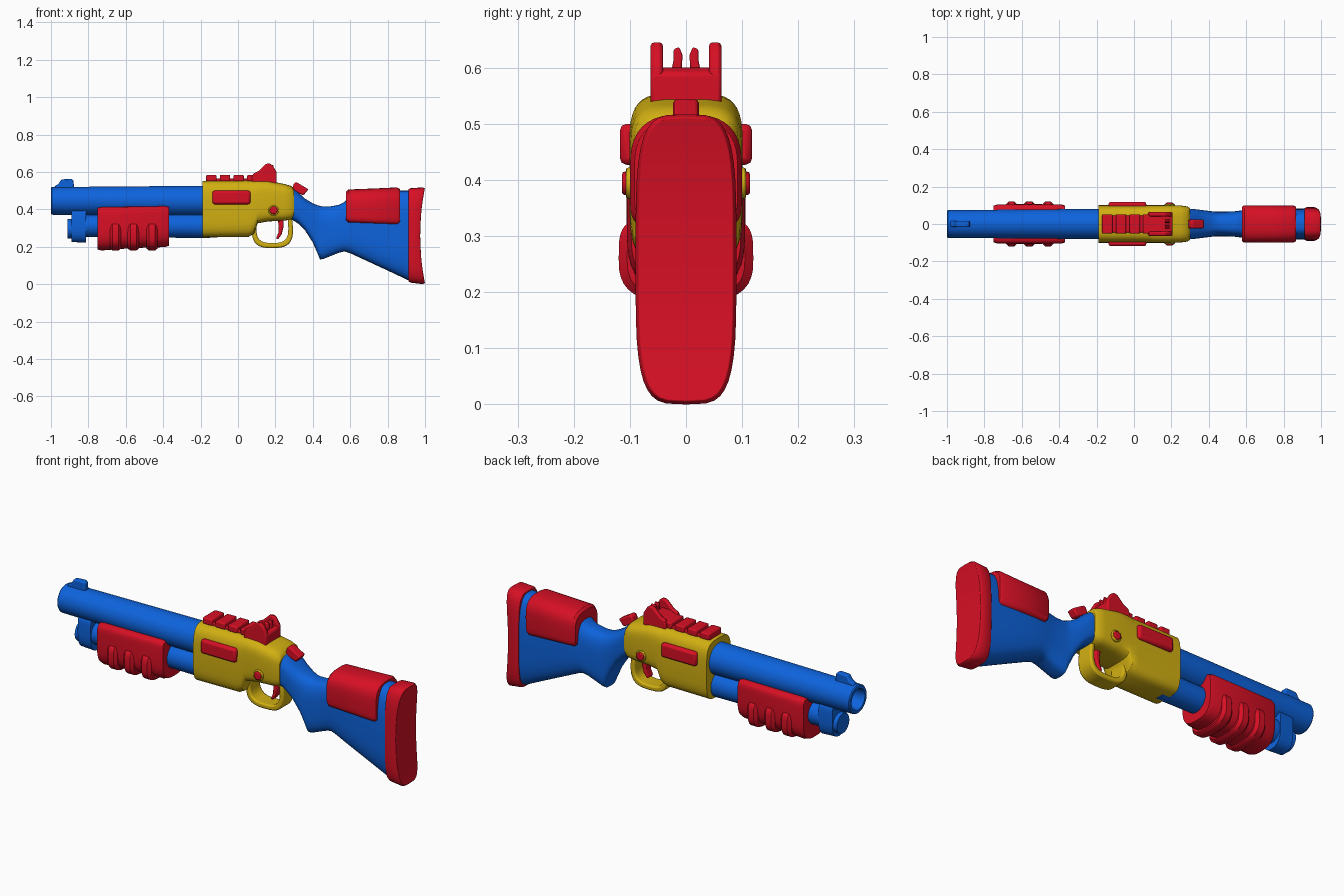
import bpy, bmesh, math
from mathutils import Vector


def material(name, rgb):
    m = bpy.data.materials.new(name)
    m.diffuse_color = (*rgb, 1)
    return m


BLUE = material("blue", (0.004, 0.125, 0.72))
RED = material("red", (0.68, 0.005, 0.018))
YELLOW = material("yellow", (0.64, 0.43, 0.006))


def finish(name, bm, mat, bevel=0.0, segs=3):
    bmesh.ops.recalc_face_normals(bm, faces=bm.faces)
    me = bpy.data.meshes.new(name)
    bm.to_mesh(me)
    bm.free()
    me.materials.append(mat)
    ob = bpy.data.objects.new(name, me)
    bpy.context.collection.objects.link(ob)
    bpy.ops.object.select_all(action='DESELECT')
    ob.select_set(True)
    bpy.context.view_layer.objects.active = ob
    bpy.ops.object.shade_smooth_by_angle(angle=math.radians(38))
    if bevel:
        b = ob.modifiers.new("bevel", 'BEVEL')
        b.width, b.segments, b.limit_method = bevel, segs, 'ANGLE'
        b.angle_limit = math.radians(40)
    return ob


def spow(v, p):
    return math.copysign(abs(v) ** p, v)


def loft(name, stations, mat, top=2, bottom=2, bevel=0.0, n=40, bend=None):
    """Skin along x through super-ellipse sections (x, z low, z high, half width)."""
    bm = bmesh.new()
    rings = []
    for x, lo, hi, w in stations:
        ring = []
        for i in range(n):
            a = 2 * math.pi * i / n
            p = 2 / (top if math.cos(a) > 0 else bottom)
            z = (lo + hi) / 2 + (hi - lo) / 2 * spow(math.cos(a), p)
            ring.append(bm.verts.new((x + (bend(x, z) if bend else 0), w * spow(math.sin(a), p), z)))
        rings.append(ring)
    for r, s in zip(rings, rings[1:]):
        for i in range(n):
            j = (i + 1) % n
            bm.faces.new((r[i], r[j], s[j], s[i]))
    for r in (rings[0], rings[-1]):  # caps as strips across the width
        bm.faces.new((r[0], r[1], r[n - 1]))
        for i in range(1, n // 2 - 1):
            bm.faces.new((r[i], r[i + 1], r[n - i - 1], r[n - i]))
        h = n // 2
        bm.faces.new((r[h - 1], r[h], r[h + 1]))
    return finish(name, bm, mat, bevel)


def tube(name, stations, z, mat, bevel=0.0):
    return loft(name, [(x, z - r, z + r, r) for x, r in stations], mat, bevel=bevel)


def prism(name, pts, a, b, mat, bevel=0.006, axis='y'):
    """Extrude an (x,z) outline along y, or a (y,z) outline along x."""
    bm = bmesh.new()
    put = (lambda p, d: (p[0], d, p[1])) if axis == 'y' else (lambda p, d: (d, p[0], p[1]))
    f = bm.faces.new([bm.verts.new(put(p, a)) for p in pts])
    ext = bmesh.ops.extrude_face_region(bm, geom=[f])
    shift = Vector((0, b - a, 0)) if axis == 'y' else Vector((b - a, 0, 0))
    bmesh.ops.translate(bm, vec=shift, verts=[v for v in ext["geom"] if isinstance(v, bmesh.types.BMVert)])
    return finish(name, bm, mat, bevel, 2)


def rect(x0, x1, z0, z1):
    return [(x0, z0), (x1, z0), (x1, z1), (x0, z1)]


def circle(x, z, r, n=20):
    return [(x + r * math.cos(2 * math.pi * i / n), z + r * math.sin(2 * math.pi * i / n)) for i in range(n)]


# Barrel with hollow muzzle, and front sight
tube("barrel", [(-0.86, 0.05), (-0.99, 0.05), (-1.0, 0.055), (-1.0, 0.07), (-0.995, 0.074), (-0.15, 0.081)], 0.445, BLUE)
prism("front_sight", [(-0.985, 0.50), (-0.875, 0.50), (-0.88, 0.555), (-0.89, 0.563), (-0.945, 0.56), (-0.96, 0.535),
                      (-0.98, 0.525)], -0.016, 0.016, BLUE)

# Magazine tube, end cap and clamp
tube("magazine_tube", [(-0.89, 0.058), (-0.15, 0.066)], 0.312, BLUE)
tube("magazine_cap", [(-0.912, 0.052), (-0.86, 0.052)], 0.296, BLUE, 0.008)
loft("barrel_clamp", [(-0.89, 0.225, 0.405, 0.058), (-0.812, 0.222, 0.405, 0.062)], BLUE, 5, 2.5, 0.01)

# Pump grip with three wrap-round ribs
loft("pump_grip", [(-0.75, 0.185, 0.408, 0.098), (-0.73, 0.18, 0.413, 0.105), (-0.56, 0.193, 0.415, 0.106),
                   (-0.39, 0.198, 0.418, 0.105), (-0.368, 0.205, 0.412, 0.098)], RED, 8, 2.8, 0.006)
for i, x in enumerate((-0.655, -0.56, -0.46)):
    loft(f"pump_rib_{i + 1}", [(x - 0.03, 0.19, 0.33, 0.105), (x - 0.016, 0.18, 0.338, 0.12),
                               (x + 0.016, 0.18, 0.338, 0.12), (x + 0.03, 0.19, 0.33, 0.105)], RED, 4, 2.8)

# Receiver
loft("receiver", [(-0.19, 0.25, 0.552, 0.101), (0.055, 0.252, 0.555, 0.101), (0.085, 0.268, 0.555, 0.101),
                  (0.105, 0.325, 0.555, 0.101), (0.16, 0.335, 0.553, 0.101), (0.25, 0.34, 0.535, 0.099),
                  (0.285, 0.345, 0.525, 0.094), (0.3, 0.36, 0.505, 0.085)], YELLOW, 4, 4.5, 0.008)


# Trigger guard: U-shaped band
def u_curve(a, b, n=3.0):
    return [(0.184 + a * spow(math.cos(t), 2 / n), 0.30 + b * spow(math.sin(t), 2 / n))
            for t in (math.pi * (1 + k / 20) for k in range(21))]


outer, inner = u_curve(0.11, 0.107), u_curve(0.085, 0.08)
prism("trigger_guard", [(0.074, 0.35)] + outer + [(0.288, 0.36), (0.265, 0.36)] + inner[::-1] + [(0.1, 0.35)],
      -0.045, 0.045, YELLOW, 0.008)
prism("trigger", [(0.21, 0.36), (0.243, 0.36), (0.242, 0.3), (0.233, 0.265), (0.212, 0.237), (0.203, 0.245),
                  (0.216, 0.275), (0.218, 0.31)], -0.022, 0.022, RED)

# Side ports and pins on both sides
for s, side in ((-1, "near"), (1, "far")):
    prism(f"side_port_{side}", rect(-0.137, 0.066, 0.427, 0.5), s * 0.08, s * 0.118, RED, 0.012)
    prism(f"pin_collar_{side}", circle(0.19, 0.394, 0.028), s * 0.08, s * 0.107, YELLOW, 0.004)
    prism(f"pin_{side}", circle(0.19, 0.394, 0.021), s * 0.08, s * 0.114, RED, 0.005)

# Top rail with raised teeth
prism("rail_base", rect(-0.17, 0.1, 0.54, 0.565), -0.045, 0.045, RED)
for i in range(4):
    x = -0.17 + i * 0.073
    prism(f"rail_tooth_{i + 1}", rect(x, x + 0.055, 0.55, 0.584), -0.052, 0.052, RED)

# Rear sight: base, side walls and twin prongs
prism("rear_sight_base", [(0.075, 0.54), (0.207, 0.53), (0.207, 0.59), (0.19, 0.6), (0.12, 0.6), (0.075, 0.58)],
      -0.063, 0.063, RED)
for s, side in ((-1, "near"), (1, "far")):
    prism(f"rear_sight_wall_{side}", [(0.08, 0.545), (0.206, 0.545), (0.206, 0.6), (0.185, 0.635), (0.17, 0.645),
                                      (0.15, 0.643), (0.11, 0.605), (0.08, 0.59)], s * 0.041, s * 0.063, RED)
    prism(f"rear_sight_prong_{side}", [(s * y, z) for y, z in ((0.008, 0.595), (0.026, 0.595), (0.022, 0.615),
          (0.022, 0.633), (0.012, 0.637), (0.006, 0.622))][::s], 0.165, 0.19, RED, 0.003, 'x')

# Safety switch behind the receiver
prism("safety_switch", [(0.285, 0.5), (0.35, 0.475), (0.377, 0.507), (0.313, 0.545), (0.3, 0.54)],
      -0.023, 0.023, RED, 0.008)

# Stock with grip spur
loft("stock", [(0.28, 0.35, 0.52, 0.082), (0.32, 0.325, 0.492, 0.08), (0.36, 0.285, 0.456, 0.075),
               (0.40, 0.222, 0.432, 0.07), (0.425, 0.165, 0.422, 0.067), (0.438, 0.132, 0.418, 0.066),
               (0.455, 0.134, 0.415, 0.066), (0.49, 0.148, 0.415, 0.066), (0.54, 0.168, 0.424, 0.068),
               (0.57, 0.175, 0.44, 0.072), (0.6, 0.165, 0.47, 0.076), (0.65, 0.142, 0.492, 0.08),
               (0.78, 0.082, 0.5, 0.083), (0.925, 0.014, 0.5, 0.083)], BLUE, 3, 3.5, 0.004)

# Cheek pad saddled over the stock
loft("cheek_pad", [(0.578, 0.338, 0.495, 0.092), (0.59, 0.328, 0.506, 0.1), (0.72, 0.322, 0.511, 0.1),
                   (0.85, 0.316, 0.517, 0.1), (0.866, 0.325, 0.508, 0.092)], RED, 2.8, 7, 0.005)

# Butt pad with hollowed rear face
loft("butt_pad", [(0.912, 0.014, 0.508, 0.085), (0.922, 0.008, 0.513, 0.09), (0.988, 0.0, 0.517, 0.09),
                  (1.0, 0.006, 0.511, 0.084)], RED, 4, 4, 0.004,
     bend=lambda x, z: -0.026 * max(0, 1 - ((z - 0.26) / 0.257) ** 2) if x > 0.95 else 0)
